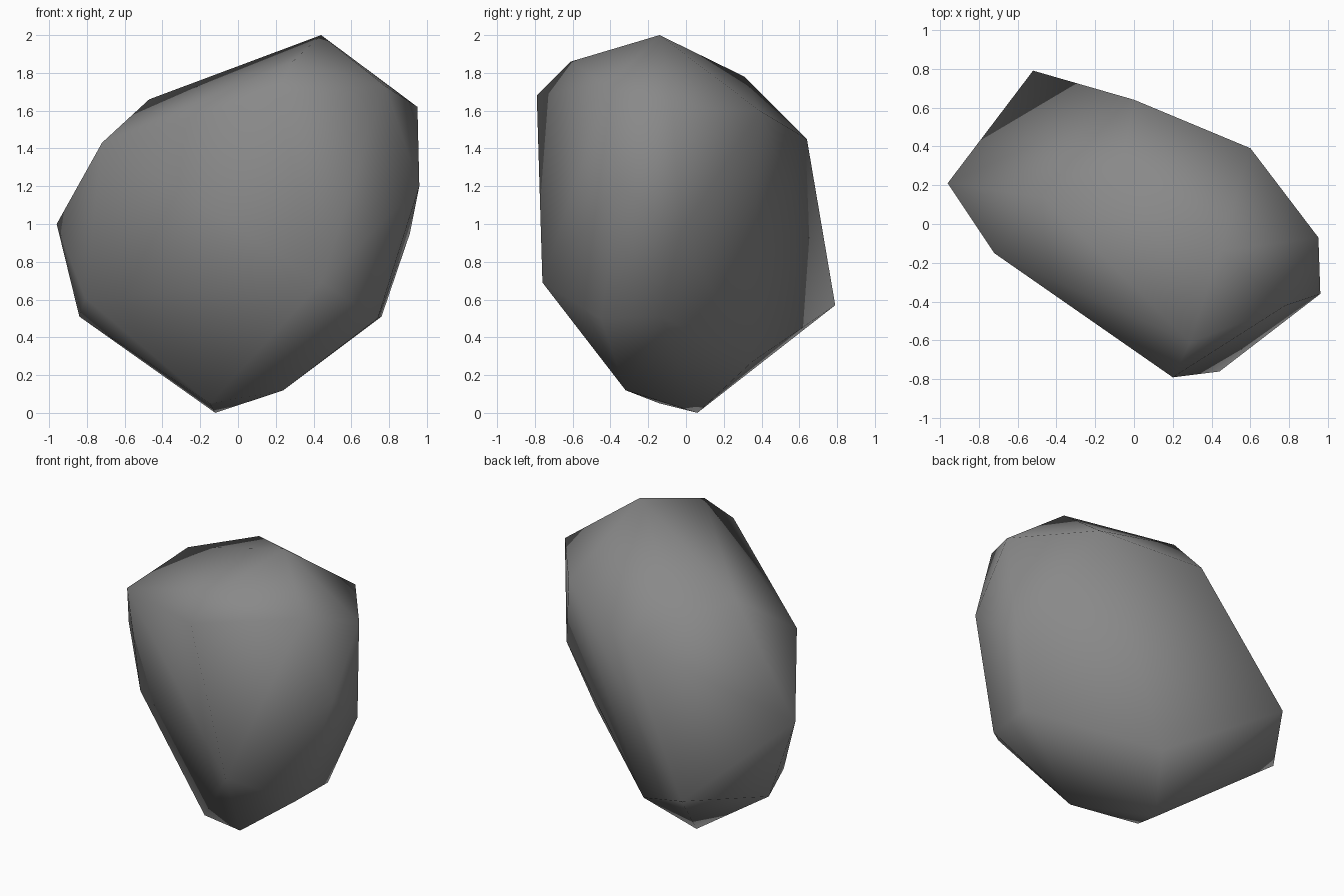
import bpy
import bmesh

# Remove the default cube
cube = bpy.data.objects.get("Cube")
if cube:
    bpy.data.objects.remove(cube, do_unlink=True)


def make_material(name, colour):
    mat = bpy.data.materials.new(name)
    mat.use_nodes = True
    mat.diffuse_color = colour
    mat.node_tree.nodes["Principled BSDF"].inputs["Base Color"].default_value = colour
    return mat


def hull_object(name, corners, material):
    """Wrap a tight triangulated skin around the given corners."""
    bm = bmesh.new()
    for corner in corners:
        bm.verts.new(corner)
    result = bmesh.ops.convex_hull(bm, input=bm.verts[:])
    unused = {g for g in result["geom_interior"] + result["geom_unused"]
              if isinstance(g, bmesh.types.BMVert) and g.is_valid}
    bmesh.ops.delete(bm, geom=list(unused), context="VERTS")
    bmesh.ops.recalc_face_normals(bm, faces=bm.faces[:])
    for face in bm.faces:
        face.smooth = True
    mesh = bpy.data.meshes.new(name)
    bm.to_mesh(mesh)
    bm.free()
    mesh.materials.append(material)
    obj = bpy.data.objects.new(name, mesh)
    bpy.context.collection.objects.link(obj)
    return obj


# Corners of the boulder, grouped by region
crown = [(.44, -.14, 2), (.29, -.61, 1.86), (-.06, .31, 1.78), (-.47, .14, 1.66)]
front_face = [(.2, -.79, 1.68), (.44, -.76, .69)]
left_side = [(.78, -.42, 1.73), (.95, -.07, 1.62), (.96, -.36, 1.2),
             (.91, -.03, .95), (.76, -.13, .51), (.74, -.45, .5)]
back_face = [(.6, .39, 1.6), (0, .64, 1.45), (-.52, .79, .57), (.07, .35, .27)]
right_side = [(-.72, -.15, 1.43), (-.96, .21, 1), (-.81, .12, .61), (-.84, .32, .51)]
base = [(.24, -.32, .12), (-.15, -.14, .05), (-.12, .06, 0)]

stone_grey = make_material("stone_grey", (.25, .25, .25, 1))
hull_object("boulder", crown + front_face + left_side + back_face + right_side + base,
            stone_grey)
